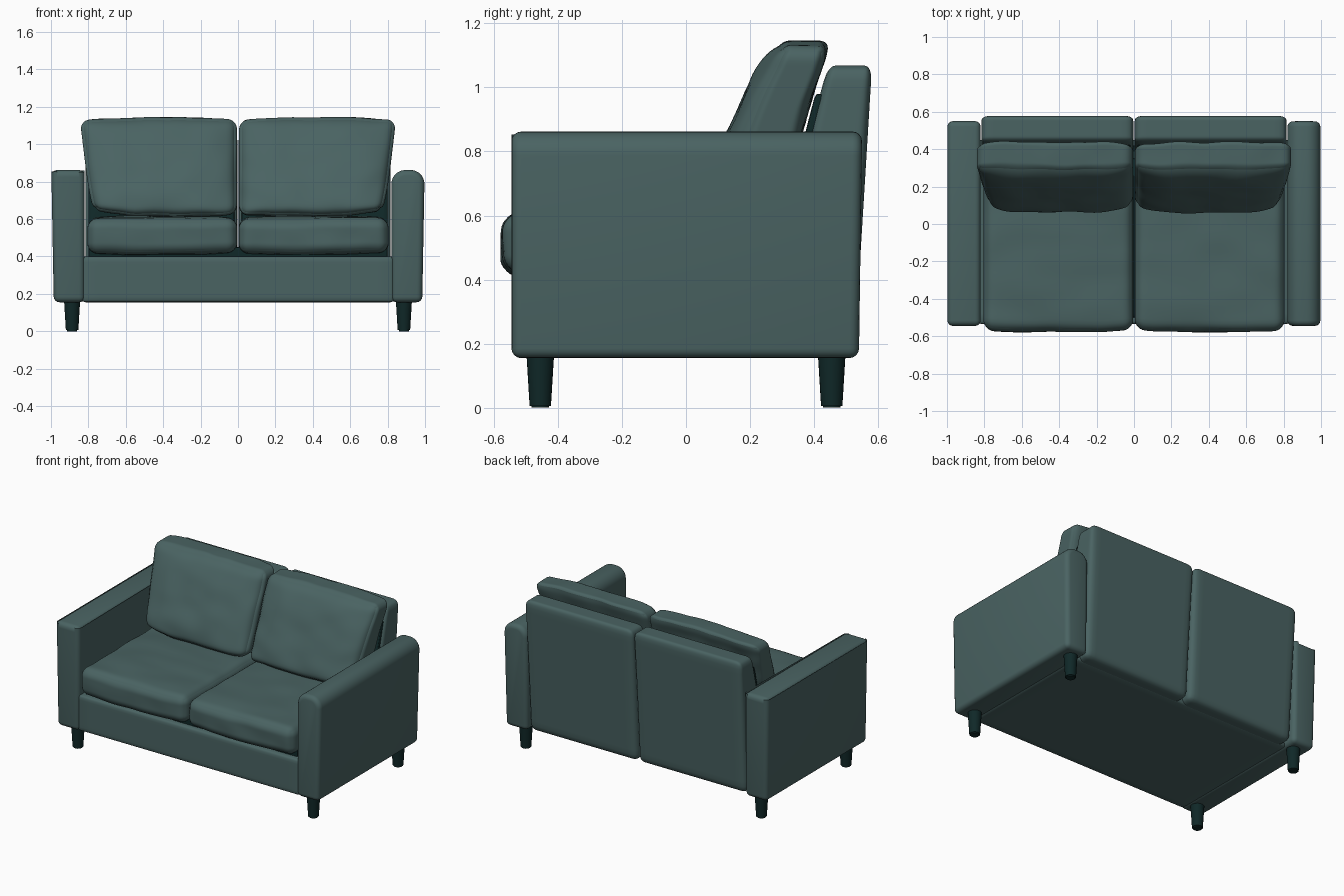
import bpy, bmesh, math
from mathutils import Vector, noise

if "Cube" in bpy.data.objects:
    bpy.data.objects.remove(bpy.data.objects["Cube"])


def material(name, rgb):
    m = bpy.data.materials.new(name)
    m.diffuse_color = (*rgb, 1)
    m.use_nodes = True
    m.node_tree.nodes["Principled BSDF"].inputs["Base Color"].default_value = m.diffuse_color
    return m


TEAL = material("teal fabric", (0.068, 0.125, 0.123))
DARK = material("dark teal", (0.005, 0.021, 0.021))


def finish(bm, name, mat, angle=40):
    bmesh.ops.recalc_face_normals(bm, faces=bm.faces)
    me = bpy.data.meshes.new(name)
    bm.to_mesh(me)
    bm.free()
    ob = bpy.data.objects.new(name, me)
    bpy.context.collection.objects.link(ob)
    me.materials.append(mat)
    bpy.ops.object.select_all(action='DESELECT')
    bpy.context.view_layer.objects.active = ob
    ob.select_set(True)
    bpy.ops.object.shade_smooth_by_angle(angle=math.radians(angle))
    return ob


def soft_box(name, lo, hi, r, mat=TEAL, deform=None, cuts=8, side=1):
    """Box with rounded edges; deform(p, n) gets the point and its -1..1 position."""
    lo, hi = Vector(lo), Vector(hi)
    mid, half = (lo + hi) / 2, (hi - lo) / 2
    bm = bmesh.new()
    bmesh.ops.create_cube(bm, size=2)
    bmesh.ops.subdivide_edges(bm, edges=bm.edges, cuts=cuts, use_grid_fill=True)
    for v in bm.verts:
        # crowd the grid lines towards the edges so that the rounding is smooth
        n = Vector([math.sin(c * math.pi / 2) for c in v.co])
        p = Vector([n[i] * half[i] for i in range(3)])
        q = Vector([max(-half[i] + r, min(half[i] - r, p[i])) for i in range(3)])
        p = mid + q + (p - q).normalized() * r
        if deform:
            p = deform(p, n)
        v.co = (p.x * side, p.y, p.z)
    return finish(bm, name, mat, 60)


def wrinkle(p, seed, stretch):
    q = Vector((p.x * stretch[0], p.y * stretch[1], p.z * stretch[2]))
    return noise.noise(q + Vector((seed, seed * 2, 0)))


# Base frame and dark deck under the cushions
soft_box("base", (-0.84, -0.535, 0.155), (0.84, 0.45, 0.40), 0.02, cuts=12)
soft_box("deck", (-0.80, -0.50, 0.37), (0.80, 0.42, 0.45), 0.01, DARK)


def lean_back(p, n):
    t = (p.z - 0.155) / 0.9
    back, front = 0.525 + 0.055 * t, 0.27 + 0.17 * t ** 1.5
    k = (p.y - 0.27) / 0.255
    return Vector((p.x, front + (back - front) * k, p.z))


def lean_lining(p, n):
    t = (p.z - 0.155) / 0.9
    return Vector((p.x, p.y + 0.17 * t ** 1.5, p.z))


for side, label in ((1, "right"), (-1, "left")):
    seed = 3.7 * side + 8

    # Arm with a rolled top
    bm = bmesh.new()
    bmesh.ops.create_cube(bm, size=1)
    for v in bm.verts:
        up = v.co.z > 0
        x = (0.998 if up else 0.985) if v.co.x > 0 else 0.82
        y = 0.55 if v.co.y > 0 else -0.545
        if v.co.y > 0 and not up:
            y = 0.54
        v.co = (x * side, y, 0.862 if up else 0.155)
    top = [e for e in bm.edges if all(v.co.z > 0.8 for v in e.verts)
           and abs(e.verts[0].co.y - e.verts[1].co.y) > 0.5]
    bmesh.ops.bevel(bm, geom=top, offset=0.075, segments=8, profile=0.5,
                    affect='EDGES')
    ends = [e for e in bm.edges if len(e.link_faces) == 2
            and e.calc_face_angle() > math.radians(45)]
    bmesh.ops.bevel(bm, geom=ends, offset=0.03, segments=4, profile=0.5,
                    affect='EDGES')
    finish(bm, label + "_arm", TEAL)

    # Back panel, leaning, and the dark lining in front of it
    soft_box(label + "_back_panel", (0.004, 0.27, 0.158), (0.815, 0.525, 1.068),
             0.042, deform=lean_back, cuts=20, side=side)
    soft_box(label + "_back_lining", (0.02, 0.255, 0.42), (0.80, 0.30, 0.98),
             0.01, DARK, lean_lining, 8, side)

    # Seat cushion, slightly domed and creased
    def seat_shape(p, n):
        crown = (1 - n.x ** 4) * (1 - n.y ** 4)
        p.z += n.z * 0.014 * crown
        p.y += 0.012 * n.x ** 4 * (n.y < 0)
        w = wrinkle(p, seed, (4, 7, 5))
        p.z += 0.007 * w
        p.y += 0.006 * wrinkle(p, seed + 5, (7, 3, 9))
        return p

    soft_box(label + "_seat_cushion", (0.004, -0.577, 0.418), (0.805, 0.32, 0.602),
             0.055, deform=seat_shape, cuts=34, side=side)

    # Back cushion: plump at the front, tapering to the top and leaning back
    def pillow_shape(p, n):
        t = (p.z - 0.63) / 0.50
        puff = (1 - n.x ** 4) * max(0, 1 - n.z ** 4)
        thick = (1.0 - 0.32 * t) * (0.82 + 0.18 * (1 - n.x ** 6))
        y = 0.185 + 0.185 * t + (p.y - 0.185) * thick
        y -= 0.04 * puff * (1 if n.y < 0 else 0.3)
        y += 0.010 * wrinkle(p, seed, (6, 4, 9))
        x = p.x * (0.945 + 0.07 * t)
        # the lower outer corner is pulled up and in
        corner = max(0, n.x - 0.2) ** 2 * max(0, -n.z) ** 2
        z = p.z + 0.035 * corner + 0.012 * (1 - n.x ** 2) * n.z ** 3
        z += 0.006 * wrinkle(p, seed + 4, (9, 4, 4))
        return Vector((x - 0.02 * corner, y, z))

    soft_box(label + "_back_cushion", (0.006, 0.065, 0.625), (0.832, 0.305, 1.132),
             0.05, deform=pillow_shape, cuts=34, side=side)

    # Tapered legs
    for y, place in ((-0.455, "front"), (0.455, "back")):
        bm = bmesh.new()
        bmesh.ops.create_cone(bm, cap_ends=True, segments=24, radius1=0.033,
                              radius2=0.043, depth=0.165)
        rim = [e for e in bm.edges if all(v.co.z < 0 for v in e.verts)]
        bmesh.ops.bevel(bm, geom=rim, offset=0.006, segments=2, affect='EDGES')
        bmesh.ops.translate(bm, verts=bm.verts, vec=(0.887 * side, y, 0.0825))
        finish(bm, place + "_" + label + "_leg", DARK)
